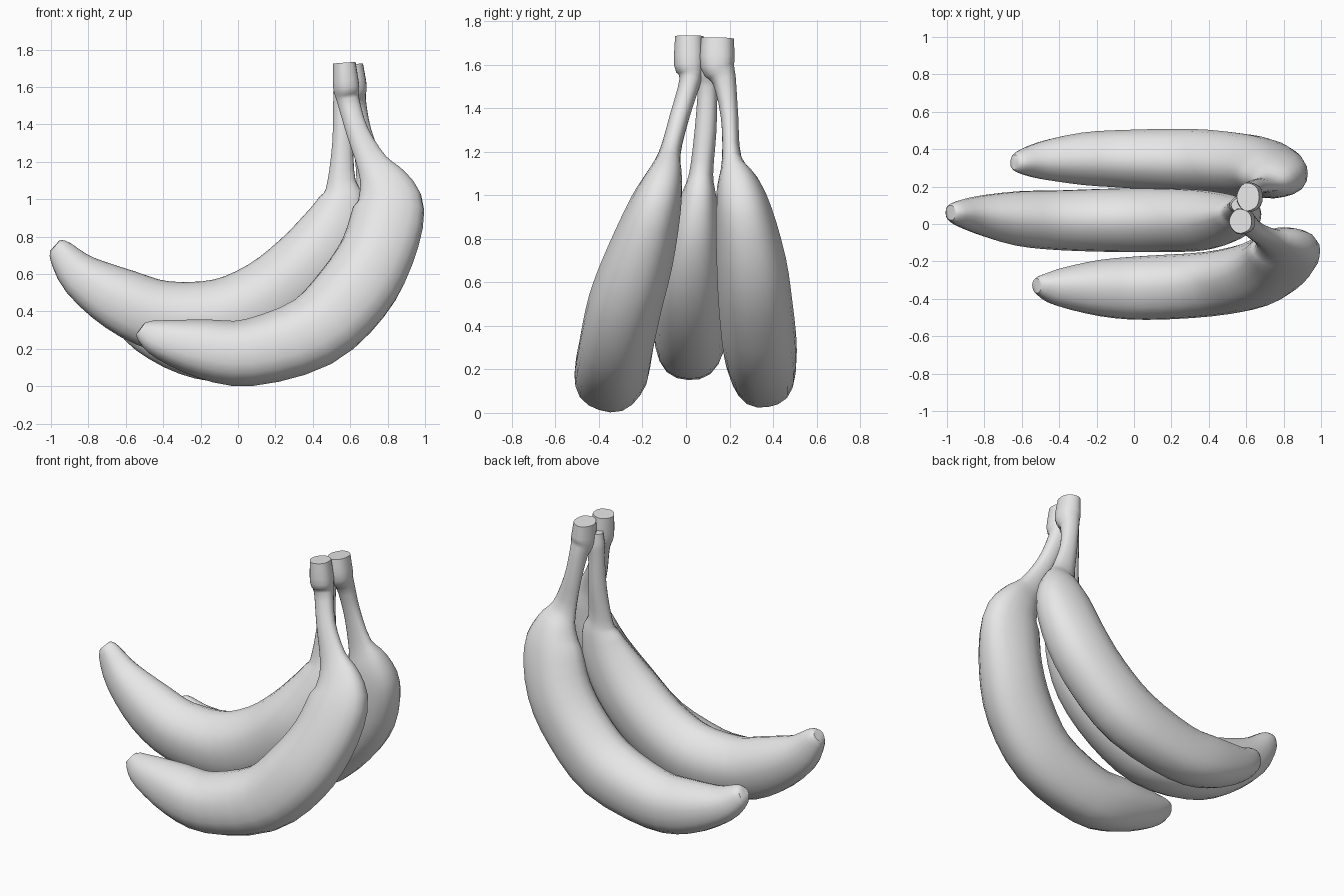
import bpy, bmesh, math
from mathutils import Vector

SIDES = 20   # points around each cross-section
STEPS = 3    # rings between two path stations

cube = bpy.data.objects.get("Cube")
if cube:
    bpy.data.objects.remove(cube, do_unlink=True)

# One plain grey skin for the whole bunch
skin = bpy.data.materials.new("plain grey")
skin.use_nodes = True
skin.diffuse_color = (0.8, 0.8, 0.8, 1)
skin.node_tree.nodes["Principled BSDF"].inputs["Base Color"].default_value = skin.diffuse_color


def smooth_path(stations):
    """Resample stations (x, y, z, depth, width) along a Catmull-Rom spline."""
    pts = [Vector(s) for s in stations]
    pts = [2 * pts[0] - pts[1]] + pts + [2 * pts[-1] - pts[-2]]
    result = []
    for a, b, c, d in zip(pts, pts[1:], pts[2:], pts[3:]):
        for step in range(STEPS):
            t = step / STEPS
            result.append(b + (c - a) * t / 2
                          + (a - 2.5 * b + 2 * c - d / 2) * t ** 2
                          + (1.5 * (b - c) + (d - a) / 2) * t ** 3)
    result.append(pts[-2])
    return [(Vector(p[:3]), p[3], p[4]) for p in result]


def build_banana(name, stations, lean):
    """Loft rounded, faintly ridged sections along the path from tip to stem."""
    path = smooth_path(stations)
    bm = bmesh.new()
    rings = []
    for i, (centre, depth, width) in enumerate(path):
        before, after = path[max(i - 1, 0)][0], path[min(i + 1, len(path) - 1)][0]
        tangent = (after - before).normalized()
        side = Vector((0, 1, -lean))
        side = (side - tangent * side.dot(tangent)).normalized()
        inward = tangent.cross(side)
        ring = []
        for k in range(SIDES):
            angle = math.tau * k / SIDES
            ridge = 1 + 0.02 * math.cos(5 * angle)
            offset = inward * math.cos(angle) * depth + side * math.sin(angle) * width
            ring.append(bm.verts.new(centre + offset * ridge))
        rings.append(ring)
    for low, high in zip(rings, rings[1:]):
        for k in range(SIDES):
            n = (k + 1) % SIDES
            bm.faces.new((low[k], low[n], high[n], high[k]))
    # Blunt ends of the blossom tip and the cut stem
    bm.faces.new(rings[0])
    bm.faces.new(rings[-1])
    bmesh.ops.recalc_face_normals(bm, faces=bm.faces)
    mesh = bpy.data.meshes.new(name)
    bm.to_mesh(mesh)
    bm.free()
    mesh.materials.append(skin)
    banana = bpy.data.objects.new(name, mesh)
    bpy.context.collection.objects.link(banana)
    bpy.ops.object.select_all(action="DESELECT")
    banana.select_set(True)
    bpy.context.view_layer.objects.active = banana
    bpy.ops.object.shade_smooth_by_angle(angle=math.radians(50))


# Stations run from the blossom tip, through the body, to the cut stem
build_banana("front_banana", [
    (-.52, -.33, .31, .04, .04), (-.49, -.33, .29, .07, .06),
    (-.4, -.34, .25, .11, .1), (-.18, -.345, .2, .16, .15),
    (.06, -.345, .18, .18, .17), (.4, -.325, .29, .2, .17),
    (.62, -.28, .5, .21, .17), (.75, -.21, .72, .2, .155),
    (.81, -.14, .95, .19, .12), (.78, -.1, 1.08, .14, .085),
    (.72, -.075, 1.19, .085, .05), (.64, -.03, 1.36, .06, .045),
    (.59, .02, 1.53, .06, .05), (.58, .015, 1.6, .07, .07),
    (.57, .015, 1.73, .06, .065)], 0.32)

build_banana("middle_banana", [
    (-.98, .06, .75, .04, .04), (-.95, .06, .72, .07, .06),
    (-.84, .05, .59, .12, .1), (-.63, .03, .46, .17, .145),
    (-.4, .02, .37, .19, .16), (-.09, .02, .36, .21, .17),
    (.17, .02, .47, .21, .17), (.38, .02, .65, .2, .16),
    (.51, .04, .84, .17, .12), (.56, .06, 1, .12, .08),
    (.555, .07, 1.1, .075, .055), (.56, .09, 1.3, .055, .05),
    (.56, .1, 1.5, .05, .045), (.57, .1, 1.57, .06, .05),
    (.57, .1, 1.65, .05, .04)], 0.05)

build_banana("back_banana", [
    (-.64, .33, .39, .04, .04), (-.61, .33, .37, .07, .06),
    (-.5, .34, .29, .11, .1), (-.28, .35, .22, .16, .14),
    (-.04, .35, .2, .18, .155), (.31, .34, .3, .2, .17),
    (.54, .32, .49, .2, .17), (.68, .3, .69, .2, .16),
    (.75, .265, .92, .185, .13), (.745, .235, 1.06, .13, .095),
    (.71, .21, 1.17, .08, .045), (.66, .2, 1.36, .055, .04),
    (.63, .175, 1.53, .055, .055), (.62, .145, 1.6, .07, .08),
    (.61, .145, 1.72, .06, .075)], -0.15)
